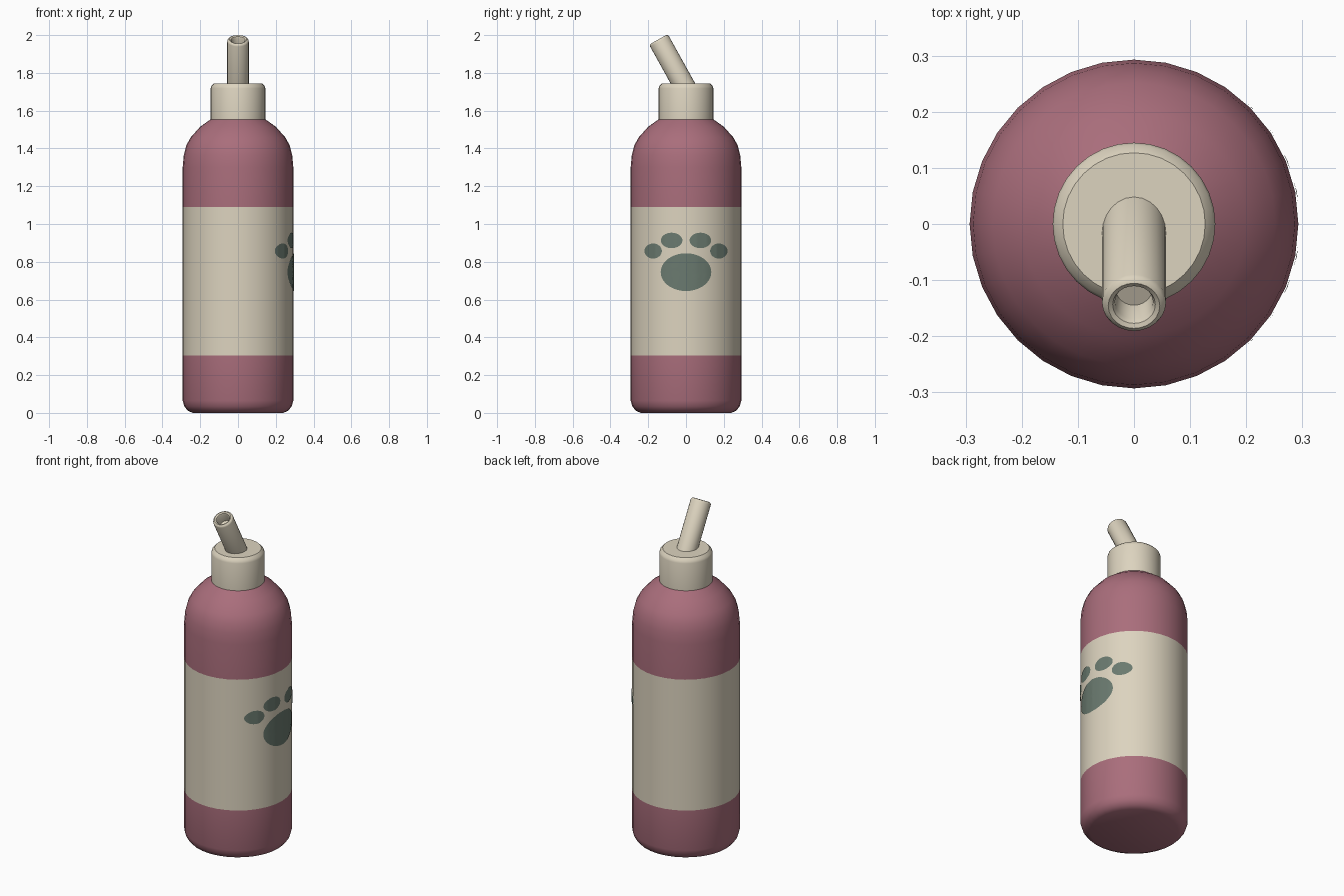
import bpy, bmesh, math
from mathutils import Matrix, Vector

if "Cube" in bpy.data.objects:
    bpy.data.objects.remove(bpy.data.objects["Cube"])

SIDES = 32
RADIUS = 0.293


def material(name, rgb):
    m = bpy.data.materials.new(name)
    m.diffuse_color = (*rgb, 1)
    m.use_nodes = True
    m.node_tree.nodes["Principled BSDF"].inputs["Base Color"].default_value = m.diffuse_color
    return m


rose = material("dusty rose", (0.40, 0.155, 0.20))
cream = material("cream", (0.72, 0.655, 0.52))
green = material("dark grey green", (0.145, 0.195, 0.16))


def finish(name, bm, mats, angle=30):
    bmesh.ops.recalc_face_normals(bm, faces=bm.faces)
    mesh = bpy.data.meshes.new(name)
    bm.to_mesh(mesh)
    bm.free()
    for m in mats:
        mesh.materials.append(m)
    ob = bpy.data.objects.new(name, mesh)
    bpy.context.collection.objects.link(ob)
    bpy.ops.object.select_all(action='DESELECT')
    ob.select_set(True)
    bpy.context.view_layer.objects.active = ob
    bpy.ops.object.shade_smooth_by_angle(angle=math.radians(angle))
    return ob


def lathe(profile, sides):
    """Revolve (radius, height) points about z and close both ends."""
    bm = bmesh.new()
    rings = [[bm.verts.new((r * math.cos(2 * math.pi * i / sides),
                            r * math.sin(2 * math.pi * i / sides), z))
              for i in range(sides)] for r, z in profile]
    for a, b in zip(rings, rings[1:]):
        for i in range(sides):
            j = (i + 1) % sides
            bm.faces.new((a[i], a[j], b[j], b[i]))
    bm.faces.new(rings[0][::-1])
    bm.faces.new(rings[-1])
    return bm


# Bottle body with a label band chosen by height
bm = lathe([(0.24, 0), (0.266, 0.012), (0.284, 0.034), (RADIUS, 0.065),
            (RADIUS, 0.305), (RADIUS, 1.09), (RADIUS, 1.30), (0.287, 1.365),
            (0.274, 1.415), (0.252, 1.457), (0.20, 1.515), (0.14, 1.558)], SIDES)
for f in bm.faces:
    f.material_index = int(0.31 < f.calc_center_median().z < 1.08)
finish("bottle_body", bm, [rose, cream])

# Screw cap
finish("cap", lathe([(0.145, 1.553), (0.145, 1.718), (0.141, 1.731),
                     (0.127, 1.745)], SIDES), [cream])

# Tilted spout with a rounded rim and a recessed hole
tilt = math.radians(29)
length = 0.2657
bm = lathe([(0.057, -length - 0.05), (0.057, -0.012), (0.0535, -0.004),
            (0.046, 0), (0.038, -0.004), (0.034, -0.014), (0.032, -0.06)], 24)
tip = Vector((0, -0.017 - length * math.sin(tilt), 1.745 + length * math.cos(tilt)))
bmesh.ops.transform(bm, verts=bm.verts,
                    matrix=Matrix.Translation(tip) @ Matrix.Rotation(tilt, 4, 'X'))
finish("spout", bm, [cream], 40)


# Paw print: thin ellipses laid on the faceted right side of the label
def surface_x(y):
    step = 2 * math.pi / SIDES
    a = math.asin(y / RADIUS)
    for _ in range(8):
        mid = (math.floor(a / step) + 0.5) * step
        r = RADIUS * math.cos(step / 2) / math.cos(a - mid)
        a = math.asin(y / r)
    return r * math.cos(a)


def pad(name, cy, cz, ry, rz, rings=8, segs=40):
    bm = bmesh.new()

    def point(k, i):
        t = 2 * math.pi * i / segs
        y = cy + ry * k / rings * math.cos(t)
        return bm.verts.new((surface_x(y) + 0.003, y, cz + rz * k / rings * math.sin(t)))

    centre = point(0, 0)
    loops = [[point(k, i) for i in range(segs)] for k in range(1, rings + 1)]
    for i in range(segs):
        j = (i + 1) % segs
        bm.faces.new((centre, loops[0][i], loops[0][j]))
        for a, b in zip(loops, loops[1:]):
            bm.faces.new((a[i], b[i], b[j], a[j]))
    for f in bm.faces:
        f.normal_update()
    if sum(f.normal.x for f in bm.faces) < 0:
        bmesh.ops.reverse_faces(bm, faces=bm.faces)
    ob = finish(name, bm, [green])
    # keep the open plate facing outwards
    if sum(p.normal.x for p in ob.data.polygons) < 0:
        ob.data.flip_normals()


pad("paw_pad", 0, 0.745, 0.134, 0.10)
for side, s in (("left", -1), ("right", 1)):
    pad("inner_toe_" + side, s * 0.076, 0.913, 0.057, 0.041)
    pad("outer_toe_" + side, s * 0.174, 0.857, 0.046, 0.04)
